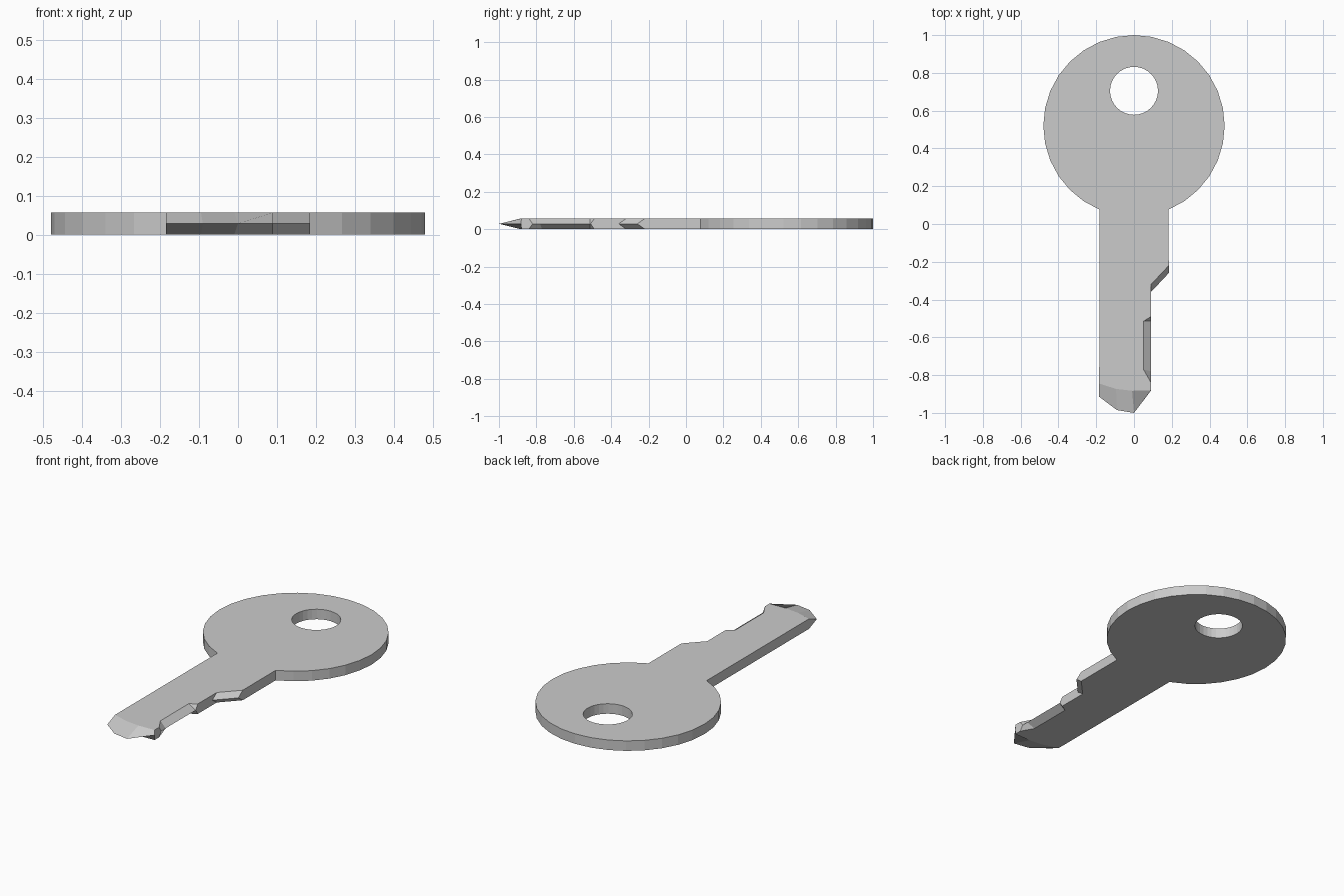
import bpy, bmesh, math

if "Cube" in bpy.data.objects:
    bpy.data.objects.remove(bpy.data.objects["Cube"])

THICK = 0.057
HALF_W = 0.184


def arc(cx, cy, r, steps, n=32):
    # points of an n-gon, steps counted clockwise from the top
    return [(cx + r * math.sin(2 * math.pi * k / n),
             cy + r * math.cos(2 * math.pi * k / n)) for k in steps]


# round head outline, counter-clockwise from the right shoulder to the left one
head = arc(0, 0.52, 0.48, range(14, -15, -1))

# blade outline: (face x, face y, mid-plane x, mid-plane y)
blade = [
    # pointed tip
    (-HALF_W, -0.845, -HALF_W, -0.915),
    (-0.095, -0.873, -0.09, -0.985),
    (-0.01, -0.883, 0.0, -1.0),
    (0.09, -0.88, 0.09, -0.882),
    # long cut with a thin ridge
    (0.09, -0.84, 0.09, -0.82),
    (0.05, -0.77, 0.09, -0.78),
    (0.05, -0.515, 0.09, -0.512),
    (0.09, -0.49, 0.09, -0.51),
    # slanted step
    (0.09, -0.32, 0.09, -0.36),
    (HALF_W, -0.22, HALF_W, -0.26),
]
face_outline = head + [(a, b) for a, b, c, d in blade]
mid_outline = head + [(c, d) for a, b, c, d in blade]
hole_outline = arc(0, 0.705, 0.127, range(32))

bm = bmesh.new()


def ring(points, z):
    return [bm.verts.new((x, y, z)) for x, y in points]


def bridge(lower, upper):
    n = len(lower)
    for i in range(n):
        j = (i + 1) % n
        bm.faces.new((lower[i], lower[j], upper[j], upper[i]))


def loop_edges(verts):
    n = len(verts)
    return [bm.edges.get((verts[i], verts[(i + 1) % n])) for i in range(n)]


# outer walls, ridged at mid thickness, and the hole wall
bottom = ring(face_outline, 0)
middle = ring(mid_outline, THICK / 2)
top = ring(face_outline, THICK)
hole_bottom, hole_top = ring(hole_outline, 0), ring(hole_outline, THICK)
bridge(bottom, middle)
bridge(middle, top)
bridge(hole_bottom, hole_top)

# flat faces with the hole left open
for outer, inner in ((bottom, hole_bottom), (top, hole_top)):
    bmesh.ops.triangle_fill(bm, use_beauty=True, use_dissolve=False,
                            edges=loop_edges(outer) + loop_edges(inner))

bmesh.ops.recalc_face_normals(bm, faces=bm.faces[:])

mesh = bpy.data.meshes.new("key")
bm.to_mesh(mesh)
bm.free()
key = bpy.data.objects.new("key", mesh)
bpy.context.collection.objects.link(key)
